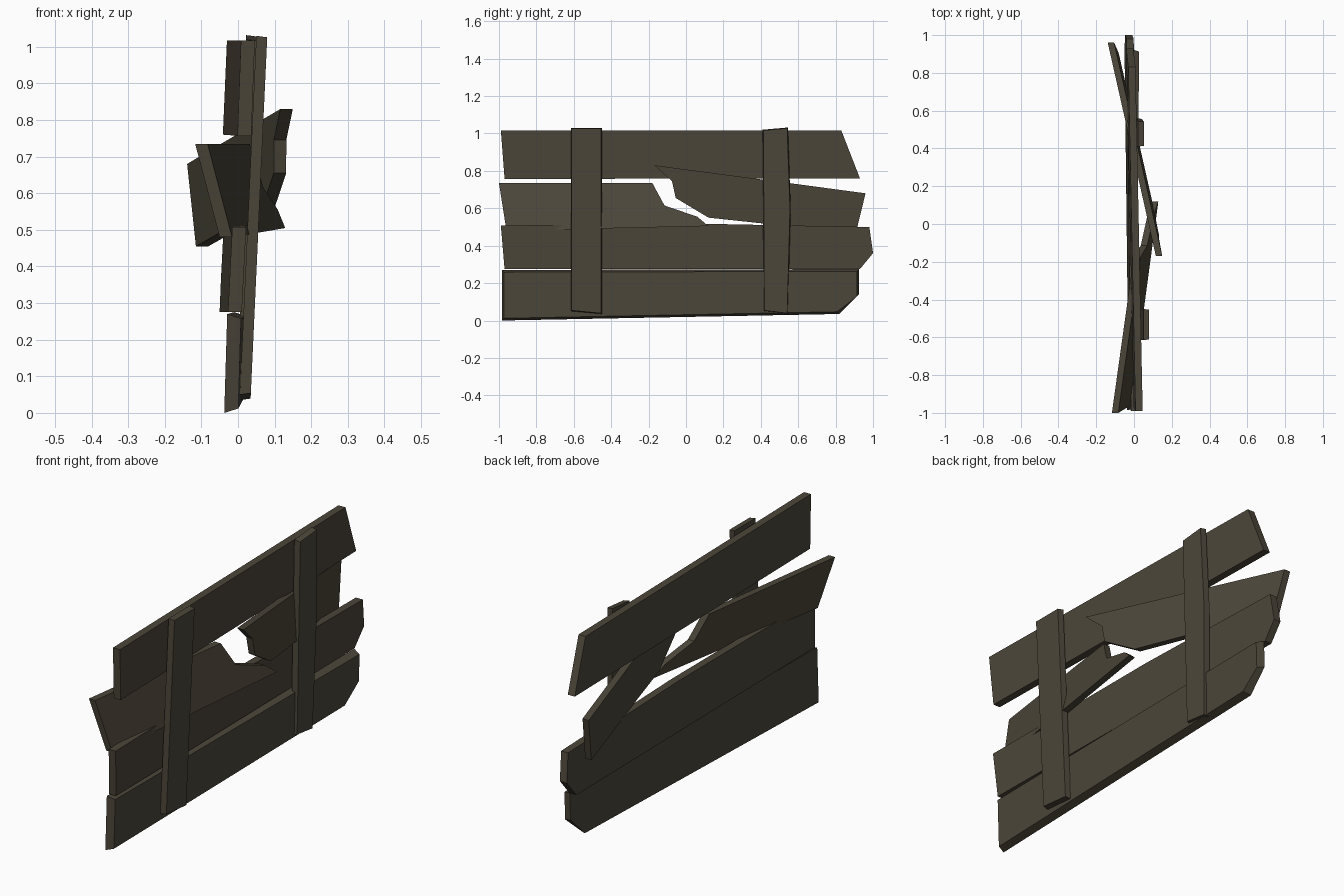
import bpy, bmesh
from mathutils import Vector

if "Cube" in bpy.data.objects:
    bpy.data.objects.remove(bpy.data.objects["Cube"])

wood = bpy.data.materials.new("dark weathered wood")
wood.diffuse_color = (0.073, 0.062, 0.042, 1)
wood.use_nodes = True
wood.node_tree.nodes["Principled BSDF"].inputs["Base Color"].default_value = wood.diffuse_color


def board(name, outline, origin, slope_y, slope_z, thick, shrink=0.0):
    """Flat board from a (y, z) outline; its mid plane passes through origin
    and leans by the two slopes. The outer (+x) face may be slightly smaller."""
    ox, oy, oz = origin
    cy = (min(p[0] for p in outline) + max(p[0] for p in outline)) / 2
    cz = (min(p[1] for p in outline) + max(p[1] for p in outline)) / 2
    bm = bmesh.new()
    rings = []
    for side in (-1, 1):
        ring = []
        for y, z in outline:
            if side > 0:
                y -= shrink if y > cy else -shrink
                z -= shrink if z > cz else -shrink
            x = ox + slope_y * (y - oy) + slope_z * (z - oz) + side * thick / 2
            ring.append(bm.verts.new((x, y, z)))
        rings.append(ring)
        bm.faces.new(ring)
    n = len(outline)
    for i in range(n):
        j = (i + 1) % n
        bm.faces.new((rings[0][i], rings[0][j], rings[1][j], rings[1][i]))
    bmesh.ops.recalc_face_normals(bm, faces=bm.faces)
    me = bpy.data.meshes.new(name)
    bm.to_mesh(me)
    bm.free()
    me.materials.append(wood)
    ob = bpy.data.objects.new(name, me)
    bpy.context.collection.objects.link(ob)
    return ob


# Whole horizontal planks
board("top_plank",
      [(-0.99, 1.017), (0.83, 1.017), (0.93, 0.76), (-0.97, 0.757)],
      (0.027, -0.99, 1.017), -0.021, 0.035, 0.038)
board("lower_middle_plank",
      [(-0.99, 0.508), (0.1, 0.517), (0.98, 0.50), (1.0, 0.36), (0.93, 0.275), (-0.97, 0.275)],
      (0.003, -0.99, 0.5), -0.012, 0.05, 0.038)
board("bottom_plank",
      [(-0.985, 0.27), (-0.985, 0.0), (0.82, 0.035), (0.925, 0.14), (0.925, 0.275)],
      (-0.018, -0.985, 0.02), 0.01, 0.03, 0.038, 0.012)

# Snapped plank, two halves sprung outwards
board("broken_plank_front",
      [(-1.0, 0.735), (-0.18, 0.735), (-0.115, 0.615), (0.06, 0.555), (0.12, 0.505),
       (-0.96, 0.48)],
      (-0.10, -1.0, 0.735), 0.14, -0.24, 0.034)
board("broken_plank_back",
      [(0.96, 0.68), (0.55, 0.735), (-0.17, 0.83), (-0.075, 0.745), (-0.055, 0.655),
       (0.12, 0.55), (0.4, 0.52), (0.905, 0.455)],
      (-0.122, 0.96, 0.68), -0.232, -0.05, 0.034)

# Upright battens on the outer side
board("front_batten",
      [(-0.615, 1.03), (-0.45, 1.03), (-0.45, 0.035), (-0.615, 0.05)],
      (0.065, -0.53, 1.03), 0, 0.046, 0.03, 0.004)
board("back_batten",
      [(0.41, 1.02), (0.545, 1.032), (0.56, 0.6), (0.545, 0.035), (0.415, 0.05)],
      (0.037, 0.48, 1.03), 0, 0.022, 0.03, 0.004)
